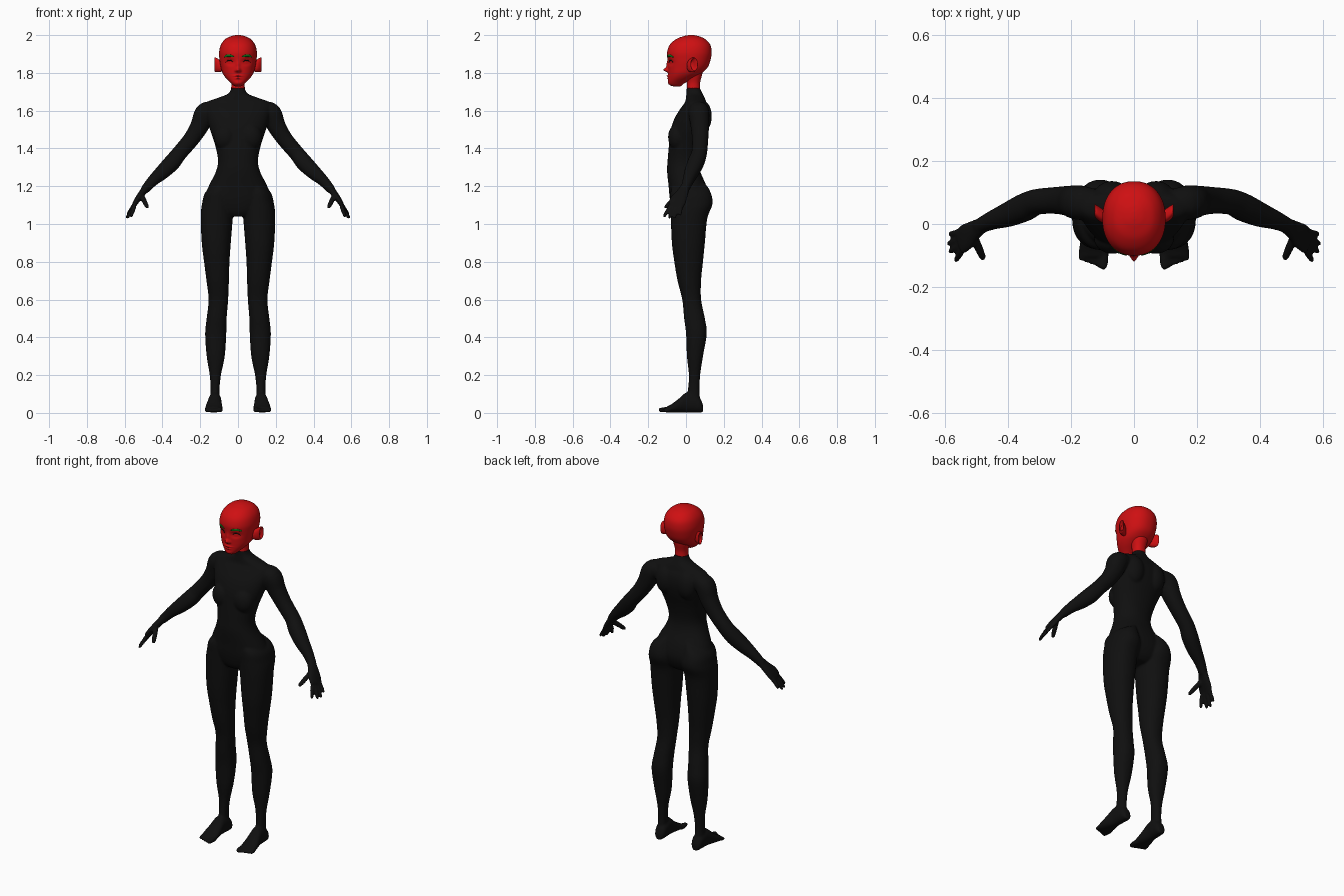
import bpy, bmesh, math
from mathutils import Vector
from mathutils.bvhtree import BVHTree

if "Cube" in bpy.data.objects:
    bpy.data.objects.remove(bpy.data.objects["Cube"])

X, Y, Z = Vector((1, 0, 0)), Vector((0, 1, 0)), Vector((0, 0, 1))


def material(name, colour):
    m = bpy.data.materials.new(name)
    m.use_nodes = True
    m.diffuse_color = (*colour, 1)
    m.node_tree.nodes["Principled BSDF"].inputs["Base Color"].default_value = (*colour, 1)
    return m


BLACK = material("suit black", (0.005, 0.005, 0.005))
RED = material("skin red", (0.62, 0.005, 0.006))
GREEN = material("brow green", (0.004, 0.16, 0.008))


def spline(rows, steps):
    """Smooth (Catmull-Rom) resampling of rows of numbers."""
    out = []
    for i in range(len(rows) - 1):
        a, b, c, d = (rows[min(max(i + k, 0), len(rows) - 1)] for k in (-1, 0, 1, 2))
        for s in range(steps):
            t = s / steps
            out.append([0.5 * (2 * q + (r - p) * t + (2 * p - 5 * q + 4 * r - w) * t * t
                               + (3 * q - p - 3 * r + w) * t ** 3)
                        for p, q, r, w in zip(a, b, c, d)])
    return out + [list(rows[-1])]


def loft(bm, rows, frame=None, side=1, n=28, steps=6, power=2.2):
    """Skin rings (x, y, z, radius_u, radius_v); without a frame they follow the path."""
    rows = spline(rows, steps)
    pts = [Vector(r[:3]) for r in rows]
    rings = []
    for i, (p, r) in enumerate(zip(pts, rows)):
        if frame:
            u, v = frame
        else:
            t = (pts[min(i + 1, len(pts) - 1)] - pts[max(i - 1, 0)]).normalized()
            u = (Y - t * t.dot(Y)).normalized()
            v = t.cross(u)
        ring = []
        for k in range(n):
            c, s = math.cos(math.tau * k / n), math.sin(math.tau * k / n)
            q = (p + u * math.copysign(abs(c) ** (2 / power), c) * r[3]
                 + v * math.copysign(abs(s) ** (2 / power), s) * r[4])
            ring.append(bm.verts.new((q.x * side, q.y, q.z)))
        rings.append(ring)
    for a, b in zip(rings, rings[1:]):
        for k in range(n):
            bm.faces.new((a[k], a[k - 1], b[k - 1], b[k]))
    bm.faces.new(rings[0])
    bm.faces.new(rings[-1])


def upright(rows, cx=0):
    """Rows of (z, front y, back y, half width) to horizontal rings."""
    return [(cx, (f + b) / 2, z, w, (b - f) / 2) for z, f, b, w in rows]


def finger(bm, a, b, r, side, frame=None):
    a, b = Vector(a), Vector(b)
    loft(bm, [(*a.lerp(b, t), r * k, r * k)
              for t, k in ((0, 1), (0.5, 1), (0.9, 0.8), (1, 0.35))], frame, side, 14, 4)


def blob(bm, centre, size, side):
    geo = bmesh.ops.create_uvsphere(bm, u_segments=24, v_segments=16, radius=1)
    for v in geo["verts"]:
        v.co = Vector([c + s * q for c, s, q in zip(centre, size, v.co)])
        v.co.x *= side


def finish(name, bm, mat):
    bmesh.ops.recalc_face_normals(bm, faces=bm.faces)
    for f in bm.faces:
        f.smooth = True
    me = bpy.data.meshes.new(name)
    bm.to_mesh(me)
    bm.free()
    me.materials.append(mat)
    ob = bpy.data.objects.new(name, me)
    bpy.context.collection.objects.link(ob)
    return ob


# Torso from hips to neck
body = bmesh.new()
loft(body, upright([
    (1.04, -.05, .07, .07), (1.07, -.07, .1, .13), (1.13, -.085, .12, .178), (1.2, -.092, .108, .155),
    (1.28, -.1, .075, .116), (1.34, -.097, .068, .106), (1.42, -.09, .085, .122), (1.5, -.08, .112, .148),
    (1.56, -.06, .125, .165), (1.61, -.03, .122, .175), (1.645, -.005, .108, .165), (1.67, .0, .098, .1),
    (1.69, .002, .088, .052), (1.72, .004, .074, .035), (1.74, .006, .07, .032)]), (X, Y), n=48)

for s in (1, -1):
    # Chest and shoulder blades
    blob(body, (.068, -.045, 1.46), (.06, .05, .07), s)
    blob(body, (.07, .085, 1.57), (.06, .052, .085), s)
    # Leg and buttock
    legs = [(1.24, -.05, .08, .06, .05), (1.18, -.08, .125, .04, .162), (1.11, -.082, .141, .025, .19),
            (1.03, -.08, .113, .028, .197), (.9, -.075, .1, .038, .192), (.8, -.062, .09, .045, .18),
            (.7, -.045, .08, .048, .167), (.6, -.02, .08, .052, .156), (.5, -.01, .1, .06, .166),
            (.42, .0, .11, .062, .174), (.3, .005, .09, .07, .166), (.2, .015, .075, .09, .15),
            (.12, .01, .072, .098, .145), (.05, .0, .075, .095, .15)]
    loft(body, [((i + o) / 2, (f + b) / 2, z, (o - i) / 2, (b - f) / 2)
                for z, f, b, i, o in legs], (X, Y), s)
    # Foot: (y, x, half width, height)
    foot = [(.09, .12, .018, .04), (.075, .12, .03, .075), (.04, .121, .034, .1), (.0, .123, .035, .105),
            (-.04, .126, .042, .072), (-.08, .128, .047, .042), (-.105, .128, .042, .03)]
    loft(body, [(x, y, h / 2 + .002, w, h / 2) for y, x, w, h in foot], (X, Z), s)
    for i in range(5):
        r = .014 if i == 0 else .01
        finger(body, (.094 + .018 * i, -.085, .017), (.097 + .0175 * i, -.145 + .007 * i, r + .002),
               r, s, (X, Z))
    # Arm
    arm = [(.12, .065, 1.6, .045), (.172, .068, 1.588, .055), (.203, .073, 1.52, .049), (.247, .075, 1.45, .043),
           (.31, .07, 1.375, .041), (.35, .052, 1.325, .044), (.4, .03, 1.275, .039), (.45, .012, 1.23, .03),
           (.495, -.008, 1.18, .023)]
    loft(body, [(*a, a[3]) for a in arm], None, s)
    # Palm, fingers and thumb
    loft(body, [(.48, -.002, 1.2, .024, .02), (.51, -.022, 1.16, .034, .018), (.535, -.042, 1.125, .045, .015),
                (.553, -.056, 1.095, .043, .011)], None, s)
    tips = [(.588, -.032, 1.045), (.592, -.063, 1.028), (.588, -.09, 1.028), (.568, -.118, 1.036)]
    for i, tip in enumerate(tips):
        finger(body, (.547, -.024 - .02 * i, 1.106 - .004 * i), tip, .0105, s)
    finger(body, (.512, -.035, 1.155), (.478, -.113, 1.085), .0135, s)

# Blend all the body parts into one skin
body_ob = finish("body", body, BLACK)
fuse = body_ob.modifiers.new("fuse", 'REMESH')
fuse.mode, fuse.voxel_size, fuse.use_smooth_shade = 'VOXEL', .006, True
soften = body_ob.modifiers.new("soften", 'SMOOTH')
soften.factor, soften.iterations = .5, 5

# Head, with the face pressed in and out by soft bumps
head = bmesh.new()
loft(head, upright([
    (1.728, -.065, -.03, .012), (1.735, -.084, -.02, .026), (1.75, -.093, .0, .042), (1.775, -.094, .045, .066),
    (1.8, -.094, .085, .082), (1.83, -.095, .115, .091), (1.87, -.098, .13, .098), (1.91, -.1, .136, .1),
    (1.95, -.085, .128, .09), (1.98, -.05, .1, .066), (1.995, -.01, .065, .034), (2.0, .015, .04, .01)]),
    (X, Y), n=128, steps=8)
bumps = [(0, 1.816, .011, .011, -.024), (0, 1.84, .009, .02, -.008), (0, 1.784, .02, .004, -.009),
         (0, 1.771, .016, .004, -.007), (0, 1.745, .02, .01, -.004)]
for s in (1, -1):
    bumps += [(.043 * s, 1.857, .022, .014, .014), (.043 * s, 1.856, .015, .008, -.008),
              (.012 * s, 1.811, .006, .006, -.006)]
for v in head.verts:
    if v.co.y < -.01:
        x, z = v.co.x, v.co.z
        v.co.y += sum(d * math.exp(-((x - bx) / sx) ** 2 - ((z - bz) / sz) ** 2)
                      for bx, bz, sx, sz, d in bumps)
face = BVHTree.FromBMesh(head)
loft(head, upright([(1.718, .004, .075, .036), (1.75, .004, .075, .036), (1.79, -.01, .085, .045),
                    (1.82, -.01, .09, .05)]), (X, Y))
finish("head", head, RED)

# Cupped ears
ears = bmesh.new()
for s in (1, -1):
    loft(ears, [(.08, .02, 1.832, .014, .024), (.102, .027, 1.838, .022, .034), (.119, .038, 1.843, .022, .038),
                (.125, .044, 1.845, .018, .033), (.118, .037, 1.844, .014, .027),
                (.108, .03, 1.842, .009, .018)], (Y, Z), s)
finish("ears", ears, RED)


def face_stroke(name, line, width, mat):
    """Thin tapered stroke laid on the face along (x, z) points."""
    bm = bmesh.new()
    for s in (1, -1):
        rows = []
        for i, (x, z) in enumerate(spline(line, 4)):
            hit = face.ray_cast(Vector((x * s, -1, z)), Y)[0]
            taper = .35 + .65 * math.sin(math.pi * i / (4 * (len(line) - 1)))
            rows.append((x, hit.y, z, .0035, width * taper))
        loft(bm, rows, (Y, Z), s, 10, 2)
    finish(name, bm, mat)


face_stroke("eyebrows", [(.022, 1.886), (.04, 1.891), (.058, 1.891), (.074, 1.884)], .007, GREEN)
face_stroke("eyelashes", [(.026, 1.856), (.036, 1.865), (.052, 1.866), (.065, 1.857)], .0028, BLACK)
